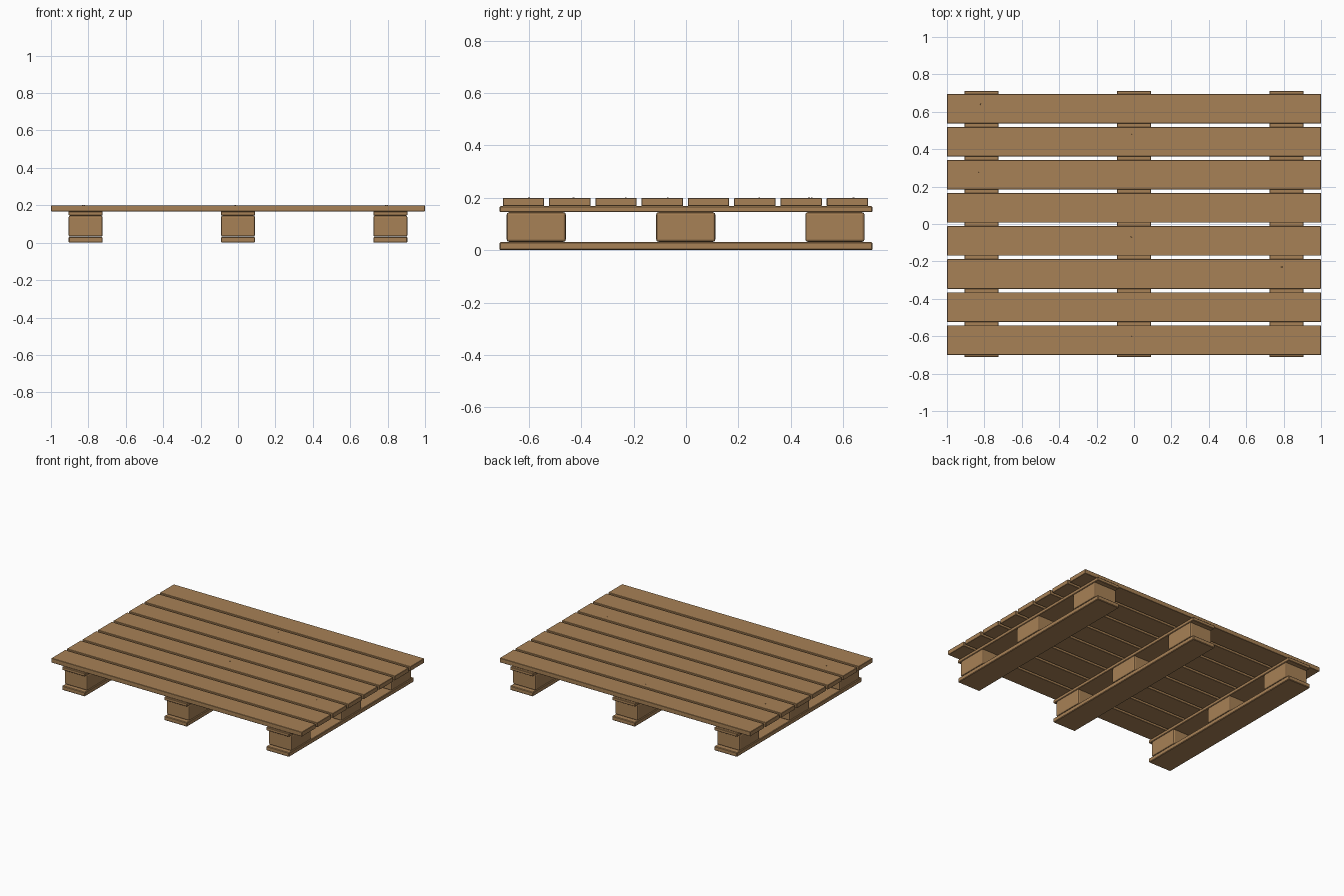
import bpy, bmesh
from mathutils import Matrix

if "Cube" in bpy.data.objects:
    bpy.data.objects.remove(bpy.data.objects["Cube"])

wood = bpy.data.materials.new("pallet_wood")
wood.diffuse_color = (0.39, 0.22, 0.092, 1)
wood.use_nodes = True
wood.node_tree.nodes["Principled BSDF"].inputs["Base Color"].default_value = wood.diffuse_color


def finish(bm, name):
    me = bpy.data.meshes.new(name)
    bm.to_mesh(me)
    bm.free()
    me.materials.append(wood)
    ob = bpy.data.objects.new(name, me)
    bpy.context.collection.objects.link(ob)
    return ob


def plank(name, x, y, z, bevel, segments=1):
    """Box from (min, max) ranges with softened edges."""
    bm = bmesh.new()
    bmesh.ops.create_cube(bm, size=1)
    size = [b - a for a, b in (x, y, z)]
    mid = [(a + b) / 2 for a, b in (x, y, z)]
    bmesh.ops.scale(bm, vec=size, verts=bm.verts)
    bmesh.ops.translate(bm, vec=mid, verts=bm.verts)
    bmesh.ops.bevel(bm, geom=bm.edges[:], offset=bevel, segments=segments,
                    profile=0.5, affect='EDGES')
    return finish(bm, name)


# Eight deck boards across the full width
for i in range(8):
    y = -0.621 + i * 0.1768
    plank(f"deck_board_{i + 1}", (-1, 1), (y - 0.079, y + 0.079), (0.168, 0.2), 0.002)

# Three rows of runner, blocks and upper stringer
for side, cx in (("left", -0.815), ("middle", 0), ("right", 0.815)):
    xr = (cx - 0.091, cx + 0.091)
    plank(f"{side}_bottom_runner", xr, (-0.712, 0.712), (0, 0.031), 0.004)
    plank(f"{side}_upper_stringer", xr, (-0.712, 0.712), (0.145, 0.168), 0.003)
    for place, cy in (("front", -0.572), ("centre", -0.001), ("back", 0.569)):
        plank(f"{side}_{place}_block", xr, (cy - 0.113, cy + 0.113),
              (0.032, 0.145), 0.009, 2)

# Small nail heads just proud of the deck
nails = [(-0.82, 0.64), (-0.83, 0.28), (-0.82, -0.43), (-0.015, 0.48),
         (-0.015, -0.07), (-0.015, -0.6), (0.8, 0.47), (0.79, -0.23)]
bm = bmesh.new()
for x, y in nails:
    bmesh.ops.create_cone(bm, cap_ends=True, segments=8, radius1=0.004, radius2=0.003,
                          depth=0.004, matrix=Matrix.Translation((x, y, 0.1995)))
finish(bm, "nail_heads")
